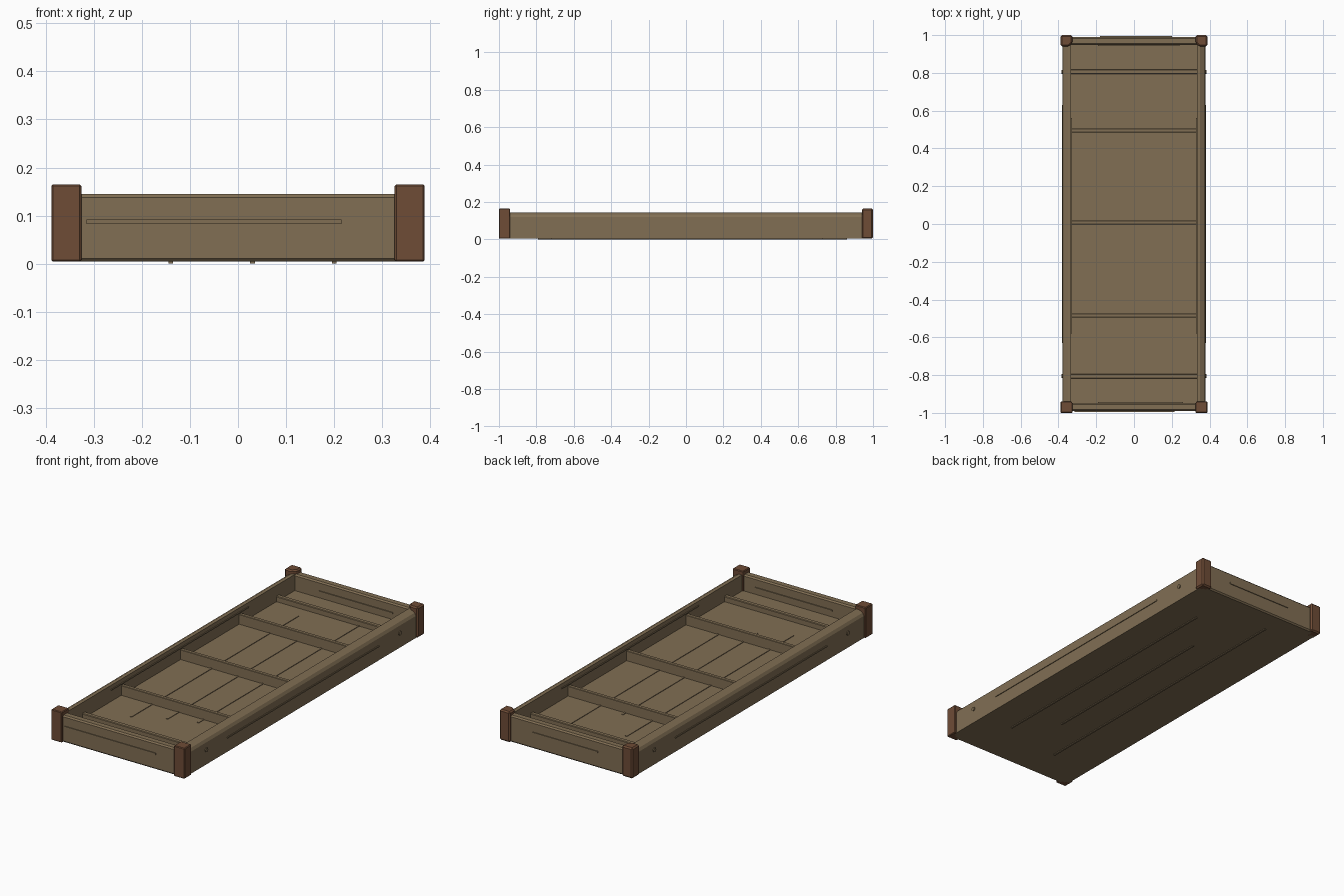
import bpy
import bmesh
from mathutils import Vector

old = bpy.data.objects.get("Cube")
if old:
    bpy.data.objects.remove(old, do_unlink=True)


def material(name, rgb):
    m = bpy.data.materials.new(name)
    m.use_nodes = True
    m.diffuse_color = (*rgb, 1)
    m.node_tree.nodes["Principled BSDF"].inputs["Base Color"].default_value = (*rgb, 1)
    return m


WOOD = material("olive_wood", (0.22, 0.158, 0.088))
BROWN = material("dark_brown_wood", (0.158, 0.072, 0.037))


def prism(name, profile, direction, mat, bevel=0):
    """Sweep a closed 3D outline along a direction."""
    bm = bmesh.new()
    face = bm.faces.new([bm.verts.new(p) for p in profile])
    new = bmesh.ops.extrude_face_region(bm, geom=[face])["geom"]
    bmesh.ops.translate(bm, vec=Vector(direction),
                        verts=[v for v in new if isinstance(v, bmesh.types.BMVert)])
    bmesh.ops.recalc_face_normals(bm, faces=bm.faces)
    mesh = bpy.data.meshes.new(name)
    bm.to_mesh(mesh)
    bm.free()
    mesh.materials.append(mat)
    ob = bpy.data.objects.new(name, mesh)
    bpy.context.collection.objects.link(ob)
    if bevel:
        mod = ob.modifiers.new("edge_bevel", "BEVEL")
        mod.width = bevel
        mod.segments = 1
    return ob


def box(name, x, y, z, mat=WOOD, bevel=0):
    (x0, x1), (y0, y1), (z0, z1) = sorted(x), sorted(y), sorted(z)
    outline = [(x0, y0, z0), (x1, y0, z0), (x1, y1, z0), (x0, y1, z0)]
    return prism(name, outline, (0, 0, z1 - z0), mat, bevel)


BASE, FLOOR, RIM, TOP = 0.004, 0.06, 0.145, 0.165

# Floor slab
box("floor_panel", (-0.36, 0.36), (-0.97, 0.97), (BASE, FLOOR))

# Long side walls with a chamfered outer rim, trim strips and peg heads
for side, label in ((-1, "right"), (1, "left")):
    section = [(0.333, BASE), (0.378, BASE), (0.378, 0.12), (0.37, 0.134),
               (0.35, RIM), (0.333, RIM)]
    prism(label + "_side_wall", [(side * x, -0.96, z) for x, z in section],
          (0, 1.92, 0), WOOD)
    box(label + "_outer_strip", (side * 0.37, side * 0.382), (-0.63, 0.63), (0.076, 0.083))
    box(label + "_inner_strip", (side * 0.329, side * 0.34), (-0.58, 0.56), (0.118, 0.124))
    for y in (-0.805, 0.805):
        bpy.ops.mesh.primitive_cylinder_add(vertices=12, radius=0.011, depth=0.02,
                                            location=(side * 0.373, y, 0.082),
                                            rotation=(0, 1.5708, 0))
        peg = bpy.context.object
        peg.name = label + "_peg"
        peg.data.materials.append(WOOD)

# End walls with trim strips on both faces
for end, label, outer, inner in ((-1, "front", (-0.315, 0.215), (-0.19, 0.26)),
                                 (1, "back", (-0.18, 0.2), (-0.19, 0.24))):
    box(label + "_wall", (-0.35, 0.35), (end * 0.948, end * 0.99), (BASE, RIM), WOOD, 0.007)
    box(label + "_outer_strip", outer, (end * 0.98, end * 0.994), (0.082, 0.092))
    box(label + "_inner_strip", inner, (end * 0.943, end * 0.96), (0.09, 0.098))

# Corner posts, the back pair with a cut inner corner
for sx in (-1, 1):
    for sy, cut in ((-1, 0.005), (1, 0.02)):
        outline = [(0.388, 0.94), (0.388, 1.0), (0.326, 1.0),
                   (0.326, 0.94 + cut), (0.326 + cut, 0.94)]
        prism("corner_post", [(sx * x, sy * y, BASE) for x, y in outline],
              (0, 0, TOP - BASE), BROWN, 0.007 if cut > 0.01 else 0.004)

# Tall ribs and low battens across the tray
for y in (-0.485, 0.008, 0.495):
    box("cross_rib", (-0.34, 0.34), (y - 0.01, y + 0.01), (FLOOR - 0.01, 0.112), WOOD, 0.002)
for y in (-0.807, 0.807):
    box("cross_batten", (-0.34, 0.34), (y - 0.012, y + 0.012), (FLOOR - 0.01, 0.088), WOOD, 0.003)

# Thin seam strips on the floor and the underside
for x, y0, y1 in ((-0.155, -0.67, 0.72), (0.0, -0.59, 0.53), (0.145, -0.54, 0.84)):
    box("floor_seam", (x - 0.005, x + 0.005), (y0, y1), (FLOOR - 0.01, FLOOR + 0.003))
for x, y0, y1 in ((-0.14, -0.79, 0.86), (0.03, -0.53, 0.5), (0.2, -0.72, 0.73)):
    box("underside_seam", (x - 0.005, x + 0.005), (y0, y1), (0, BASE + 0.01))
